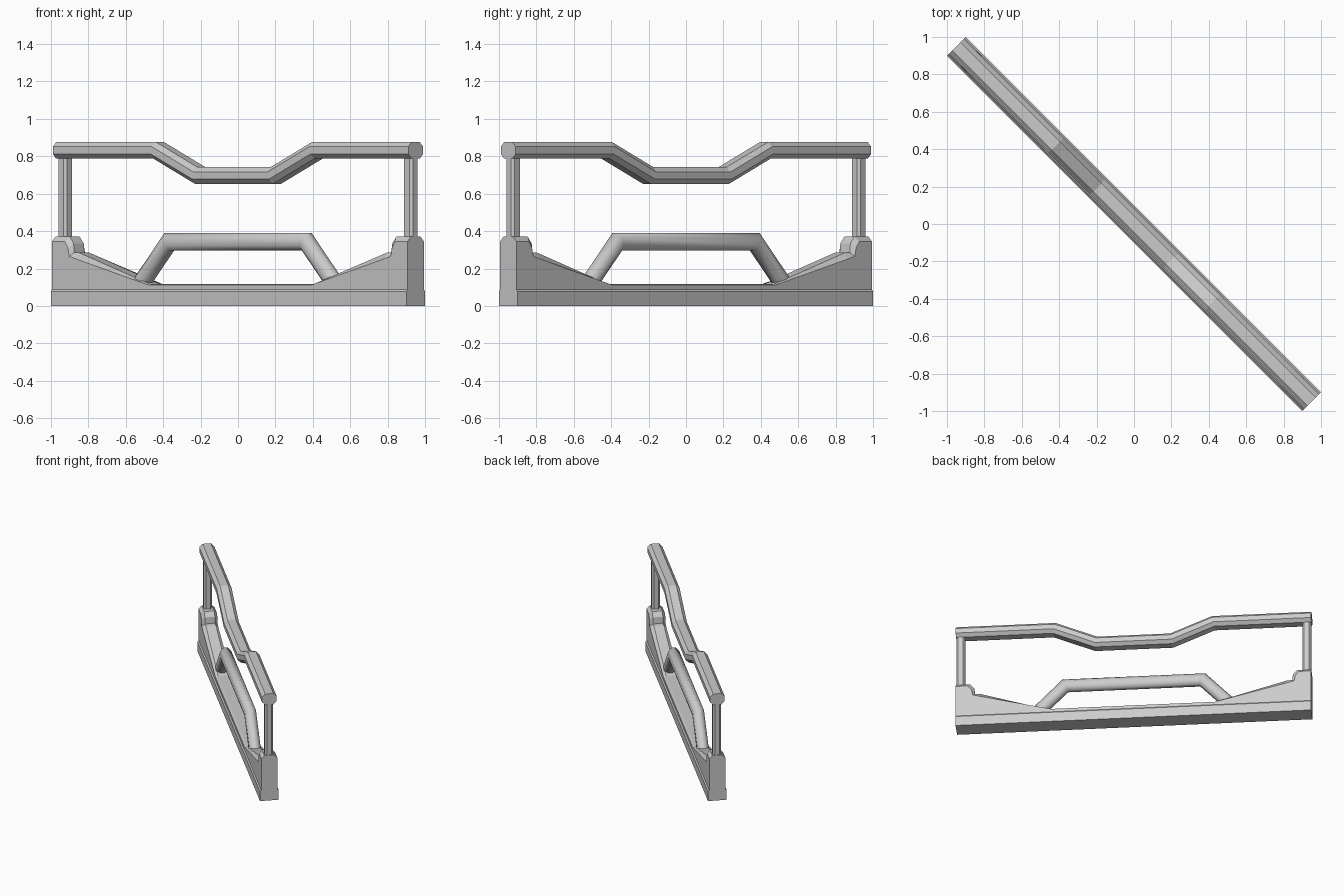
import bpy, bmesh, math
from mathutils import Vector, Matrix

if "Cube" in bpy.data.objects:
    bpy.data.objects.remove(bpy.data.objects["Cube"])

L = 1.3435                                   # half length along the barrier
TURN = Matrix.Rotation(-math.pi / 4, 4, 'Z')  # the barrier stands diagonally


def loft(name, rings, smooth=None):
    """Join rings of points into a closed solid, then turn it to the diagonal."""
    bm = bmesh.new()
    rows = [[bm.verts.new(p) for p in ring] for ring in rings]
    n = len(rows[0])
    for a, b in zip(rows, rows[1:]):
        for i in range(n):
            j = (i + 1) % n
            bm.faces.new((a[i], a[j], b[j], b[i]))
    bm.faces.new(rows[0])
    bm.faces.new(rows[-1])
    bmesh.ops.recalc_face_normals(bm, faces=bm.faces)
    me = bpy.data.meshes.new(name)
    bm.to_mesh(me)
    bm.free()
    me.transform(TURN)
    ob = bpy.data.objects.new(name, me)
    bpy.context.collection.objects.link(ob)
    if smooth:
        bpy.ops.object.select_all(action='DESELECT')
        bpy.context.view_layer.objects.active = ob
        ob.select_set(True)
        bpy.ops.object.shade_smooth_by_angle(angle=math.radians(smooth))
    return ob


def octagon(w, h, cut):
    """Chamfered rectangle as (side, up) pairs."""
    a, b = w / 2, h / 2
    return [(a, -b + cut), (a, b - cut), (a - cut, b), (-a + cut, b),
            (-a, b - cut), (-a, -b + cut), (-a + cut, -b), (a - cut, -b)]


def tube(name, path, section, smooth=None):
    """Sweep a section along a path in the length/height plane with mitred bends."""
    pts = [Vector(p) for p in path]
    rings = []
    for i, p in enumerate(pts):
        d0 = (p - pts[i - 1]).normalized() if i else (pts[1] - p).normalized()
        d1 = (pts[i + 1] - p).normalized() if i < len(pts) - 1 else d0
        t = (d0 + d1).normalized()
        up = Vector((-t.y, t.x)) / t.dot(d0)
        rings.append([(p.x + up.x * h, s, p.y + up.y * h) for s, h in section])
    return loft(name, rings, smooth)


def mirrored(half):
    """Mirror a half path given from the middle outwards."""
    return [(-u, z) for u, z in reversed(half)] + half


# Bottom plinth with chamfered top edges
plinth = [(-0.0705, 0), (0.0705, 0), (0.0705, 0.078), (0.061, 0.088),
          (-0.061, 0.088), (-0.0705, 0.078)]
loft("base_plinth", [[(u, v, z) for v, z in plinth] for u in (-L, L)])

# Sloped wall with raised end blocks; the face outline is lower than the crest
face = mirrored([(0.62, 0.113), (1.16, 0.25), (1.215, 0.265), (1.225, 0.31),
                 (1.25, 0.345), (L, 0.345), (L, 0.08)])
crest = mirrored([(0.63, 0.117), (1.165, 0.285), (1.20, 0.285), (1.205, 0.335),
                  (1.235, 0.37), (L, 0.37), (L, 0.08)])
loft("sloped_wall", [[(u, v, z) for u, z in outline] for v, outline in
                     ((-0.061, face), (-0.038, crest), (0.038, crest), (0.061, face))])

# Upright posts
for side, label in ((-1, "left"), (1, "right")):
    section = octagon(0.066, 0.064, 0.014)
    loft("post_" + label, [[(side * 1.308 + a, b, z) for a, b in section]
                           for z in (0.34, 0.82)])

# Top rail with the dip in the middle
tube("top_rail", mirrored([(0.285, 0.697), (0.60, 0.832), (L, 0.832)]),
     octagon(0.112, 0.089, 0.025))

# Lower raised bar rising from the slopes
tube("lower_bar", mirrored([(0.52, 0.343), (0.755, 0.095)]),
     octagon(0.085, 0.094, 0.026), 46)
